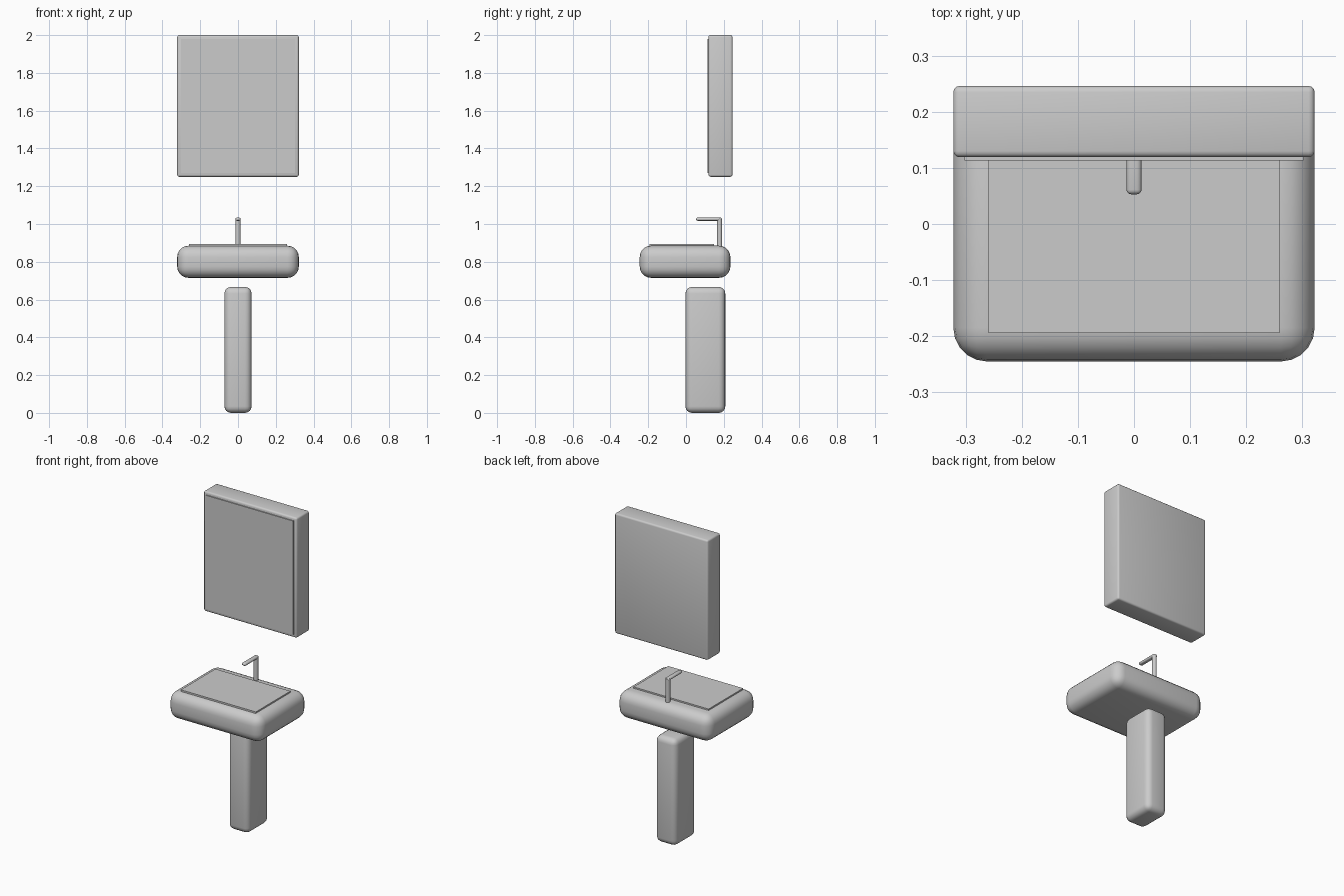
import bpy

if "Cube" in bpy.data.objects:
    bpy.data.objects.remove(bpy.data.objects["Cube"])


def smooth(o):
    bpy.context.view_layer.objects.active = o
    bpy.ops.object.select_all(action='DESELECT')
    o.select_set(True)
    bpy.ops.object.shade_smooth_by_angle()


def rounded_box(name, lo, hi, bevel=0.0, segments=4):
    """Box between two corners with optionally rounded edges."""
    centre = [(a + b) / 2 for a, b in zip(lo, hi)]
    bpy.ops.mesh.primitive_cube_add(size=1, location=centre)
    o = bpy.context.object
    o.name = name
    o.scale = [b - a for a, b in zip(lo, hi)]
    bpy.ops.object.transform_apply(location=False, rotation=False, scale=True)
    if bevel:
        m = o.modifiers.new("Bevel", 'BEVEL')
        m.width = bevel
        m.segments = segments
        bpy.ops.object.modifier_apply(modifier=m.name)
        smooth(o)
    return o


# Pedestal
rounded_box("pedestal", (-0.072, -0.003, 0.0), (0.072, 0.208, 0.667), 0.035)

# Basin body and the thin bowl panel set into its top
rounded_box("basin", (-0.322, -0.245, 0.715), (0.322, 0.235, 0.885), 0.06, 5)
rounded_box("basin_panel", (-0.259, -0.194, 0.872), (0.259, 0.147, 0.894))

# Tap: round riser and flat rounded spout
bpy.ops.mesh.primitive_cylinder_add(vertices=24, radius=0.0135, depth=0.15,
                                    location=(0, 0.178, 0.955))
bpy.context.object.name = "tap_riser"
smooth(bpy.context.object)
rounded_box("tap_spout", (-0.0135, 0.053, 1.017), (0.0135, 0.19, 1.034), 0.008, 3)

# Wall cabinet with mirror door
rounded_box("cabinet", (-0.322, 0.119, 1.25), (0.322, 0.246, 2.0), 0.011, 3)
rounded_box("mirror", (-0.302, 0.113, 1.27), (0.302, 0.125, 1.98))
